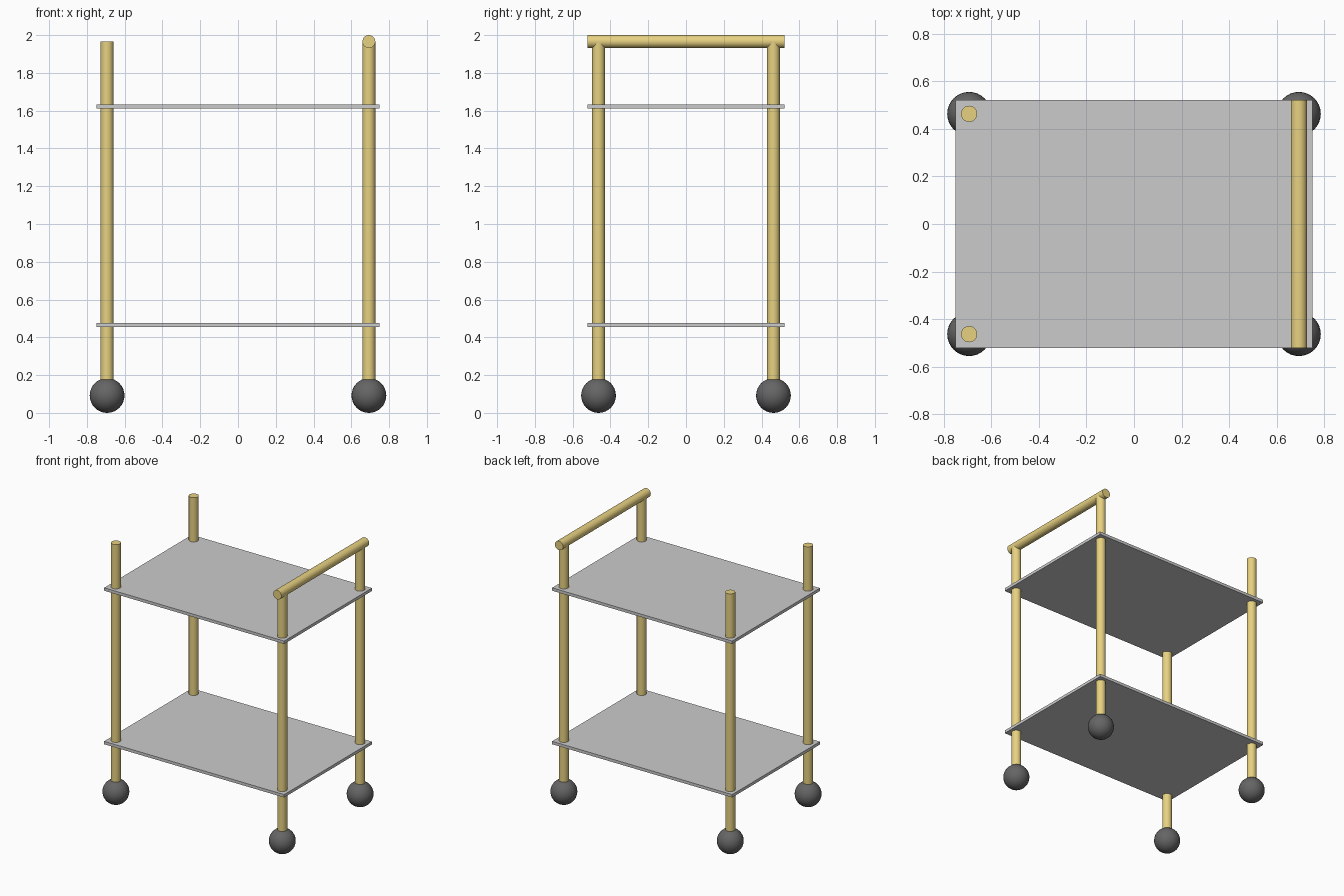
import bpy
from math import radians, pi

if "Cube" in bpy.data.objects:
    bpy.data.objects.remove(bpy.data.objects["Cube"])


def material(name, rgb):
    m = bpy.data.materials.new(name)
    m.diffuse_color = (*rgb, 1)
    m.use_nodes = True
    m.node_tree.nodes["Principled BSDF"].inputs["Base Color"].default_value = m.diffuse_color
    return m


gold = material("brass", (0.8, 0.64, 0.22))
black = material("rubber", (0.13, 0.13, 0.13))

PX, PY, R = 0.693, 0.463, 0.034   # post position and tube radius
TOP = 1.966                       # handle axis height
BALL = 0.092


def finish(name, mat=None, smooth=True):
    ob = bpy.context.object
    ob.name = name
    if mat:
        ob.data.materials.append(mat)
    if smooth:
        bpy.ops.object.shade_smooth_by_angle(angle=radians(40))
    return ob


def shelf(name, z):
    bpy.ops.mesh.primitive_cube_add(size=1, location=(0, 0, z))
    bpy.context.object.scale = (1.5, 1.044, 0.022)
    bpy.ops.object.transform_apply(location=False, rotation=False, scale=True)
    finish(name, smooth=False)


# Two flat trays
shelf("lower_shelf", 0.466)
shelf("upper_shelf", 1.622)

# Corner posts with ball casters
for sx, side in ((-1, "left"), (1, "right")):
    for sy, end in ((-1, "front"), (1, "back")):
        x, y, bottom = sx * PX, sy * PY, 0.165
        bpy.ops.mesh.primitive_cylinder_add(
            vertices=32, radius=R, depth=TOP - bottom,
            location=(x, y, (TOP + bottom) / 2))
        finish(f"{end}_{side}_post", gold)
        bpy.ops.mesh.primitive_uv_sphere_add(
            segments=32, ring_count=16, radius=BALL, location=(x, y, BALL))
        finish(f"{end}_{side}_caster", black)

# Push handle across the right-hand posts
bpy.ops.mesh.primitive_cylinder_add(
    vertices=32, radius=R, depth=1.044,
    location=(PX, 0, TOP), rotation=(pi / 2, 0, 0))
finish("push_handle", gold)
